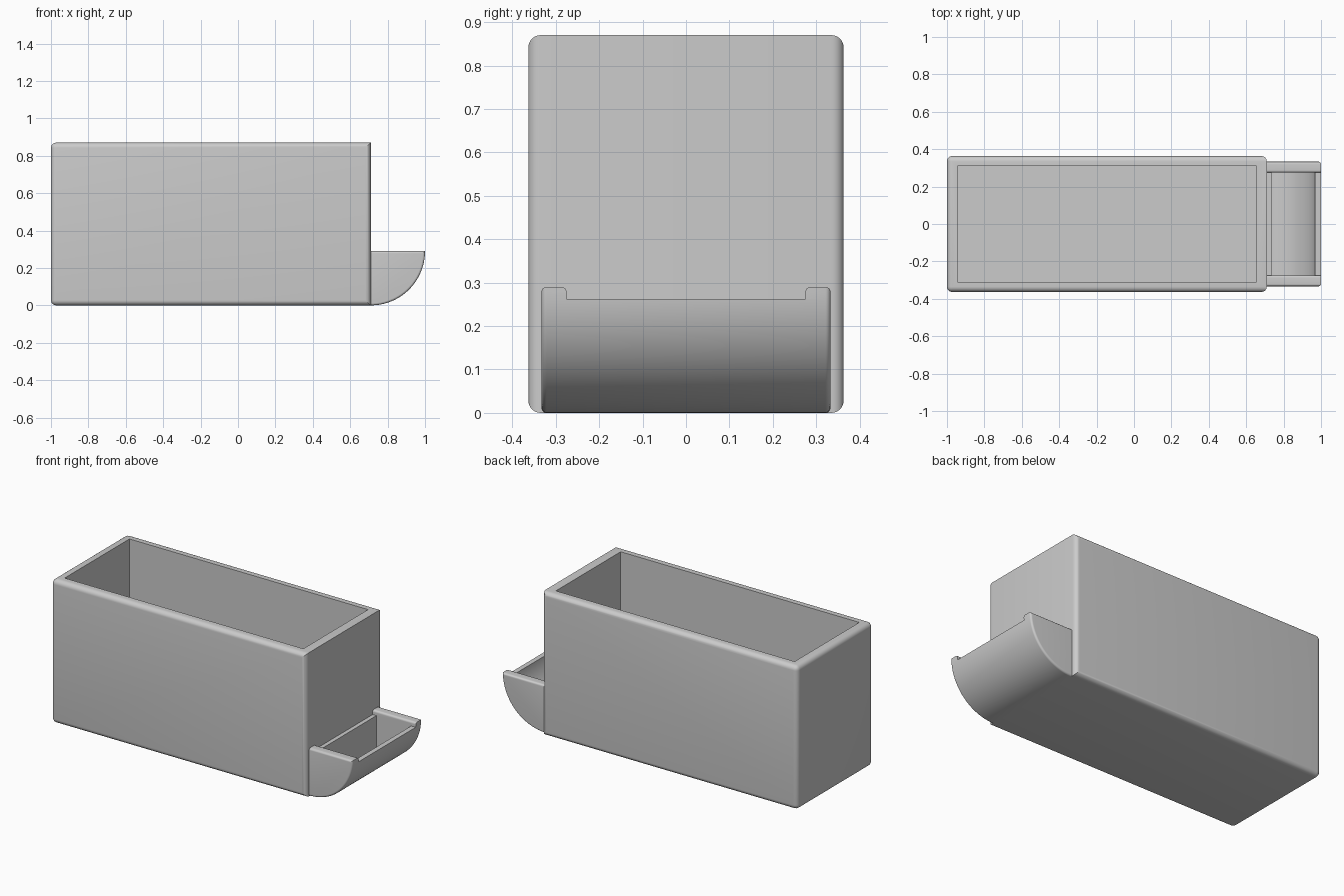
import bpy, bmesh
from math import sin, cos, pi, radians

if "Cube" in bpy.data.objects:
    bpy.data.objects.remove(bpy.data.objects["Cube"], do_unlink=True)

grey = bpy.data.materials.new("plain grey")
grey.use_nodes = True
grey.diffuse_color = (0.6, 0.6, 0.6, 1)
grey.node_tree.nodes["Principled BSDF"].inputs["Base Color"].default_value = (0.6, 0.6, 0.6, 1)


def prism(name, profile, half_width):
    """Extrude an x-z outline symmetrically along y."""
    bm = bmesh.new()
    face = bm.faces.new([bm.verts.new((x, -half_width, z)) for x, z in profile])
    ext = bmesh.ops.extrude_face_region(bm, geom=[face])["geom"]
    moved = [v for v in ext if isinstance(v, bmesh.types.BMVert)]
    bmesh.ops.translate(bm, verts=moved, vec=(0, 2 * half_width, 0))
    bmesh.ops.recalc_face_normals(bm, faces=bm.faces)
    mesh = bpy.data.meshes.new(name)
    bm.to_mesh(mesh)
    bm.free()
    mesh.materials.append(grey)
    obj = bpy.data.objects.new(name, mesh)
    bpy.context.collection.objects.link(obj)
    return obj


def rect(x0, x1, z0, z1):
    return [(x0, z0), (x1, z0), (x1, z1), (x0, z1)]


def activate(obj):
    bpy.ops.object.select_all(action="DESELECT")
    obj.select_set(True)
    bpy.context.view_layer.objects.active = obj


def carve(obj, cutter):
    activate(obj)
    mod = obj.modifiers.new("carve", "BOOLEAN")
    mod.operation = "DIFFERENCE"
    mod.solver = "EXACT"
    mod.object = cutter
    bpy.ops.object.modifier_apply(modifier=mod.name)
    bpy.data.objects.remove(cutter, do_unlink=True)


def round_edges(obj, radius, rule):
    """Round every edge whose two end points satisfy the rule."""
    bm = bmesh.new()
    bm.from_mesh(obj.data)
    edges = [e for e in bm.edges if rule(e.verts[0].co, e.verts[1].co)]
    bmesh.ops.bevel(bm, geom=edges, offset=radius, segments=6, profile=0.5,
                    affect="EDGES", clamp_overlap=True)
    bm.to_mesh(obj.data)
    bm.free()


def smooth(obj):
    activate(obj)
    bpy.ops.object.shade_smooth_by_angle(angle=radians(30))


def near(a, b):
    return abs(a - b) < 1e-3


JOIN = 0.71      # end of the bin, where the tray begins
RIM = 0.29       # tray height and outer radius


def quarter(start, radius, top):
    """Quarter-round outline swung about the top inner corner of the tray."""
    points = []
    steps = 32
    a0 = 0 if near(start, JOIN) else math_start(start, radius)
    for i in range(steps + 1):
        a = (pi / 2 - a0) * i / steps
        points.append((JOIN + radius * cos(a), RIM - radius * sin(a)))
    if top > RIM:
        points.insert(0, (JOIN + radius, top))
    return points + [(start, top)]


def math_start(start, radius):
    from math import asin
    return asin((start - JOIN) / radius)


# Open-topped bin; the short edges beside the tray stay sharp
bin_body = prism("bin", rect(-1, JOIN, 0, 0.87), 0.363)
round_edges(bin_body, 0.028, lambda a, b: not (
    near(a.x, JOIN) and near(b.x, JOIN) and near(a.z, b.z)))
carve(bin_body, prism("bin_cutter", rect(-0.945, 0.655, 0.055, 1), 0.31))
smooth(bin_body)

# Quarter-round tray, hollowed, with a lowered lip between its side walls
tray = prism("tray", quarter(JOIN, RIM, RIM), 0.333)
carve(tray, prism("tray_cutter", quarter(0.735, 0.26, 0.4), 0.275))
carve(tray, prism("lip_cutter", rect(0.6, 1.1, 0.262, 0.5), 0.275))


def tray_edge(a, b):
    outer = near(abs(a.y), 0.333) and near(a.y, b.y)
    inner = near(abs(a.y), 0.275) and near(a.y, b.y) and near(a.z, RIM) and near(b.z, RIM)
    back = near(a.x, JOIN) and near(b.x, JOIN)
    return (outer or inner) and not back


round_edges(tray, 0.013, tray_edge)
smooth(tray)
